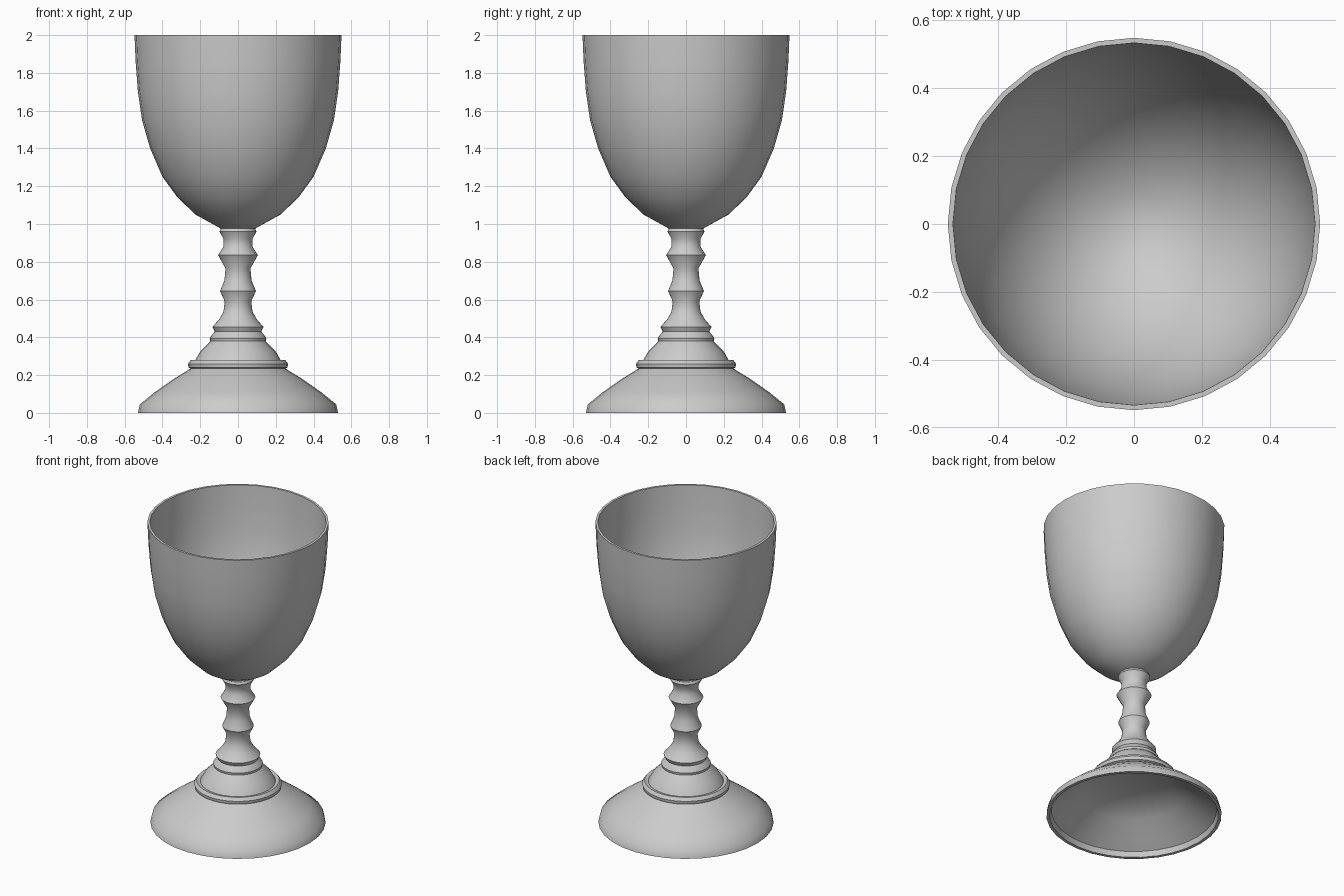
import bpy, bmesh, math

SEGMENTS = 32

metal = bpy.data.materials.new("plain_grey")
metal.diffuse_color = (0.6, 0.6, 0.6, 1)


def lathe(name, profile):
    """Revolve a (radius, height) profile around z; radius 0 makes a pole."""
    bm = bmesh.new()
    rings = []
    for r, z in profile:
        if r == 0:
            rings.append([bm.verts.new((0, 0, z))] * SEGMENTS)
        else:
            angles = [2 * math.pi * i / SEGMENTS for i in range(SEGMENTS)]
            rings.append([bm.verts.new((r * math.cos(a), r * math.sin(a), z)) for a in angles])
    for low, high in zip(rings, rings[1:]):
        for i in range(SEGMENTS):
            j = (i + 1) % SEGMENTS
            corners = list(dict.fromkeys((low[i], low[j], high[j], high[i])))
            bm.faces.new(corners)
    mesh = bpy.data.meshes.new(name)
    bm.to_mesh(mesh)
    bm.free()
    mesh.materials.append(metal)
    obj = bpy.data.objects.new(name, mesh)
    bpy.context.collection.objects.link(obj)
    bpy.ops.object.select_all(action='DESELECT')
    obj.select_set(True)
    bpy.context.view_layer.objects.active = obj
    bpy.ops.object.shade_smooth_by_angle(angle=math.radians(40))
    return obj


# Bowl: outer wall up to the rim, then back down the inner wall
lathe("bowl", [
    (0, 0.975), (0.09, 0.975), (0.225, 1.05), (0.32, 1.14), (0.40, 1.25),
    (0.465, 1.40), (0.508, 1.55), (0.53, 1.70), (0.542, 1.86), (0.548, 2.0),
    (0.533, 2.0), (0.527, 1.86), (0.515, 1.70), (0.493, 1.55), (0.45, 1.40),
    (0.387, 1.26), (0.308, 1.153), (0.217, 1.066), (0.09, 0.995), (0, 0.985)])

# Stem: turned knops between the foot and the bowl
lathe("stem", [
    (0, 0.38), (0.147, 0.38), (0.15, 0.395), (0.137, 0.415), (0.123, 0.43),
    (0.135, 0.455), (0.10, 0.495), (0.077, 0.535), (0.07, 0.59), (0.095, 0.645),
    (0.072, 0.70), (0.066, 0.765), (0.105, 0.835), (0.077, 0.88),
    (0.076, 0.92), (0.098, 0.96), (0.09, 0.978), (0, 0.978)])

# Foot: hollow flared base with a moulded collar
lathe("foot", [
    (0, 0.22), (0.22, 0.21), (0.32, 0.155), (0.43, 0.08), (0.50, 0.035), (0.51, 0),
    (0.53, 0), (0.52, 0.045), (0.44, 0.11), (0.34, 0.18), (0.25, 0.235),
    (0.262, 0.24), (0.265, 0.26), (0.25, 0.28), (0.228, 0.275),
    (0.20, 0.325), (0.14, 0.385), (0, 0.385)])
